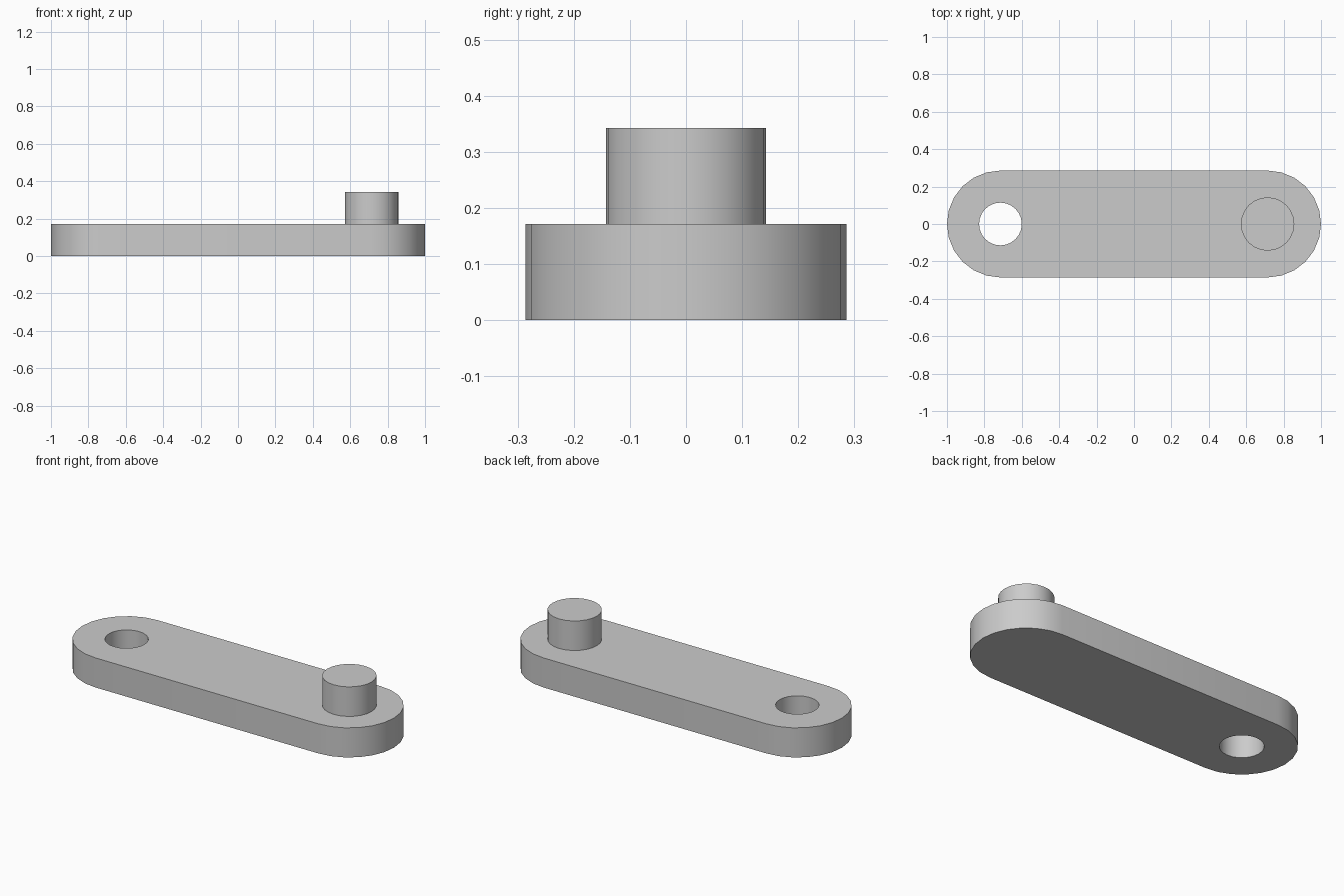
import bpy
import bmesh
from math import cos, sin, pi, radians

cube = bpy.data.objects.get("Cube")
if cube:
    bpy.data.objects.remove(cube, do_unlink=True)

UNIT = 2 / 7                # end radius of the arm
REACH = 2.5 * UNIT          # distance of each end centre from the middle
THICK = 0.6 * UNIT
STEPS = 24                  # sides of a full circle

grey = bpy.data.materials.new("plain grey")
grey.use_nodes = True
colour = (0.6, 0.6, 0.6, 1)
grey.diffuse_color = colour
grey.node_tree.nodes["Principled BSDF"].inputs["Base Color"].default_value = colour


def arc(cx, radius, start, count):
    """Points on an arc around (cx, 0), one circle step apart."""
    angles = [start + 2 * pi * i / STEPS for i in range(count)]
    return [(cx + radius * cos(a), radius * sin(a)) for a in angles]


def extrude_outline(name, loops, bottom, top):
    """Solid from closed outlines; inner outlines become holes."""
    bm = bmesh.new()
    edges = []
    for loop in loops:
        verts = [bm.verts.new((x, y, bottom)) for x, y in loop]
        edges += [bm.edges.new((v, verts[i - 1])) for i, v in enumerate(verts)]
    bmesh.ops.triangle_fill(bm, edges=edges, use_beauty=True)
    result = bmesh.ops.extrude_face_region(bm, geom=bm.faces[:], use_keep_orig=True)
    moved = [g for g in result["geom"] if isinstance(g, bmesh.types.BMVert)]
    bmesh.ops.translate(bm, verts=moved, vec=(0, 0, top - bottom))
    bmesh.ops.recalc_face_normals(bm, faces=bm.faces[:])
    mesh = bpy.data.meshes.new(name)
    bm.to_mesh(mesh)
    bm.free()
    mesh.materials.append(grey)
    obj = bpy.data.objects.new(name, mesh)
    bpy.context.collection.objects.link(obj)
    bpy.ops.object.select_all(action="DESELECT")
    obj.select_set(True)
    bpy.context.view_layer.objects.active = obj
    bpy.ops.object.shade_smooth_by_angle(angle=radians(30))
    return obj


# Arm: rounded bar with a round hole through its right end
half = STEPS // 2 + 1
bar = arc(REACH, UNIT, -pi / 2, half) + arc(-REACH, UNIT, pi / 2, half)
hole = arc(-REACH, 0.4 * UNIT, 0, STEPS)
extrude_outline("link_arm", [bar, hole], 0, THICK)

# Pin: round peg standing on the left end
extrude_outline("pin", [arc(REACH, 0.5 * UNIT, 0, STEPS)], THICK, 2 * THICK)
